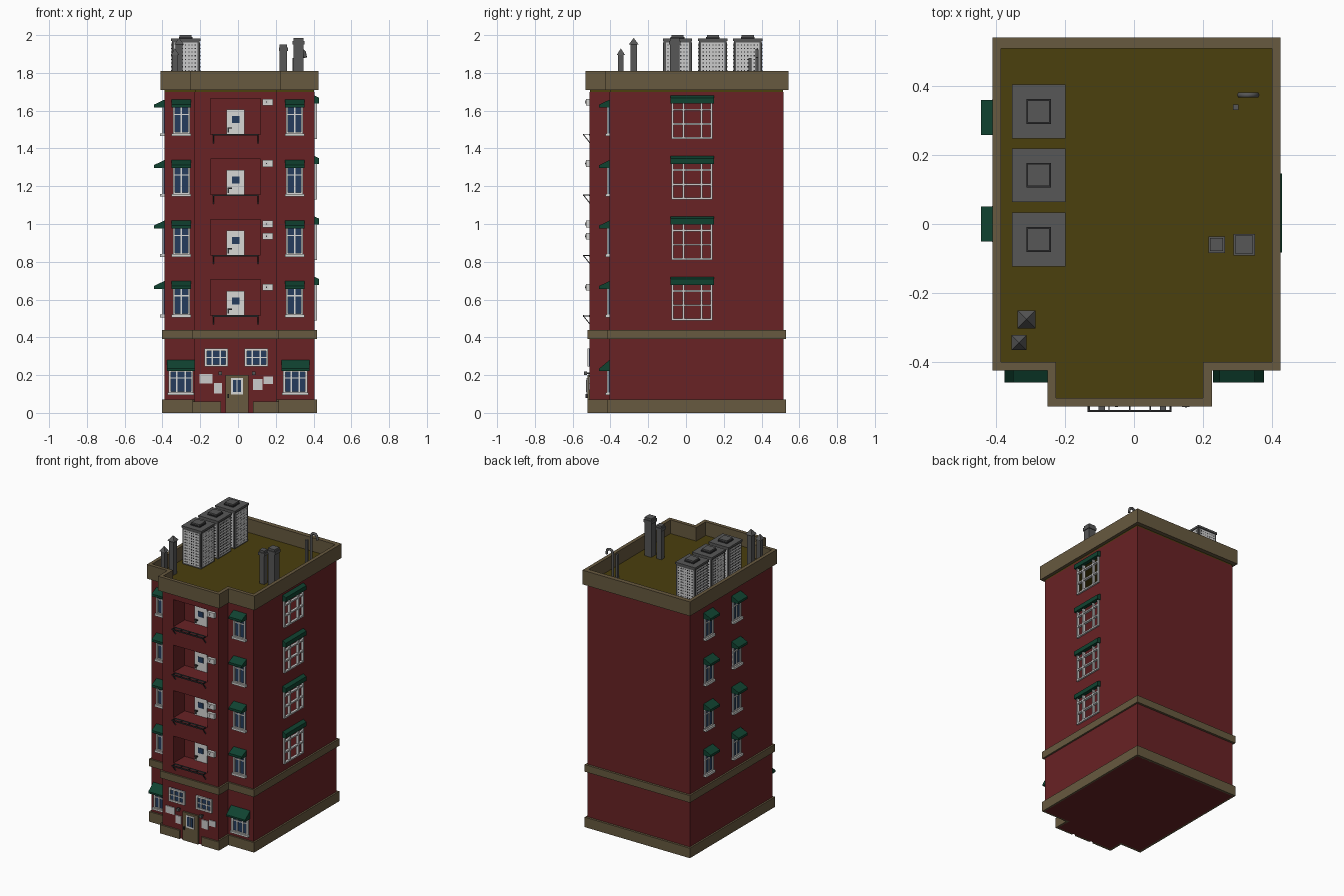
import bpy, bmesh, math
from mathutils import Matrix, Vector

old = bpy.data.objects.get("Cube")
if old:
    bpy.data.objects.remove(old)

COLOURS = {
    "brick red": (0.14, 0.016, 0.018), "stone brown": (0.135, 0.1, 0.05),
    "roof olive": (0.07, 0.05, 0.004), "awning green": (0.005, 0.055, 0.03),
    "frame white": (0.68, 0.68, 0.66), "glass blue": (0.018, 0.045, 0.11),
    "metal grey": (0.095, 0.095, 0.095), "dark metal": (0.03, 0.03, 0.032),
    "panel grey": (0.6, 0.6, 0.6)}
MATS = {}
for label, rgb in COLOURS.items():
    m = bpy.data.materials.new(label)
    m.use_nodes = True
    m.diffuse_color = (*rgb, 1)
    m.node_tree.nodes["Principled BSDF"].inputs["Base Color"].default_value = (*rgb, 1)
    MATS[label] = m
RED, STONE, OLIVE, GREEN, WHITE, BLUE, GREY, DARK, PANEL = COLOURS


class Part:
    """Collects solids into one named object; local -y points out of the wall."""

    def __init__(self, name, place=Matrix()):
        self.name, self.place, self.bm, self.mats = name, place, bmesh.new(), []

    def paint(self, faces, colour):
        if colour not in self.mats:
            self.mats.append(colour)
        for f in faces:
            f.material_index = self.mats.index(colour)

    def prism(self, points, direction, colour):
        base = self.bm.faces.new([self.bm.verts.new(p) for p in points])
        before = set(self.bm.faces)
        geo = bmesh.ops.extrude_face_region(self.bm, geom=[base], use_keep_orig=True)
        verts = [g for g in geo["geom"] if isinstance(g, bmesh.types.BMVert)]
        bmesh.ops.translate(self.bm, verts=verts, vec=direction)
        faces = [base] + [f for f in self.bm.faces if f not in before]
        bmesh.ops.recalc_face_normals(self.bm, faces=faces)
        self.paint(faces, colour)

    def box(self, x0, x1, y0, y1, z0, z1, colour):
        self.prism([(x0, y0, z0), (x1, y0, z0), (x1, y1, z0), (x0, y1, z0)], (0, 0, z1 - z0), colour)

    def awning(self, half, top, drop, depth, lip):
        low = top - drop
        self.prism([(-half, 0, top), (-half, -depth, low + lip), (-half, -depth, low), (-half, 0, low)],
                   (2 * half, 0, 0), GREEN)

    def glazed(self, half, z0, z1, columns, rows, border):
        # glass plate, border and glazing bars
        self.box(-half, half, -0.004, 0.002, z0, z1, BLUE)
        for s in (-1, 1):
            self.box(s * half, s * (half - border), -0.012, 0, z0, z1, WHITE)
        self.box(-half, half, -0.012, 0, z0, z0 + border, WHITE)
        self.box(-half, half, -0.012, 0, z1 - border, z1, WHITE)
        for t in columns:
            u = half * t
            self.box(u - 0.004, u + 0.004, -0.01, 0, z0, z1, WHITE)
        for t in rows:
            z = z0 + (z1 - z0) * t
            self.box(-half, half, -0.01, 0, z - 0.003, z + 0.003, WHITE)

    def done(self):
        mesh = bpy.data.meshes.new(self.name)
        self.bm.to_mesh(mesh)
        self.bm.free()
        for c in self.mats:
            mesh.materials.append(MATS[c])
        ob = bpy.data.objects.new(self.name, mesh)
        bpy.context.scene.collection.objects.link(ob)
        ob.matrix_world = self.place
        return ob


def at(x, y, z=0, turn=0):
    return Matrix.Translation((x, y, z)) @ Matrix.Rotation(math.radians(turn), 4, "Z")


LEFT, RIGHT, BACK, FRONT, BAY = -0.39, 0.405, 0.515, -0.405, -0.51
BAY_L, BAY_R = -0.23, 0.205
FLOORS = [0.32 * i for i in range(4)]


def outline(o, z):
    return [Vector(p + (z,)) for p in (
        (LEFT - o, BACK + 1.3 * o), (LEFT - o, FRONT - o), (BAY_L - o, FRONT - o), (BAY_L - o, BAY - o),
        (BAY_R + o, BAY - o), (BAY_R + o, FRONT - o), (RIGHT + o, FRONT - o), (RIGHT + o, BACK + 1.3 * o))]


def cut(target, cutter):
    mod = target.modifiers.new("cut", "BOOLEAN")
    mod.operation, mod.object, mod.solver = "DIFFERENCE", cutter, "EXACT"
    bpy.context.view_layer.objects.active = target
    bpy.ops.object.modifier_apply(modifier=mod.name)
    bpy.data.objects.remove(cutter)


def band(name, o, z0, z1, inner=-0.004, skip=False):
    # mitred strip that follows the walls
    p = Part(name)
    outer, inside = outline(o, z0), outline(inner, z0)
    for i in range(8):
        j = (i + 1) % 8
        quads = [[outer[i], outer[j], inside[j], inside[i]]]
        if skip and i == 3:   # leave a gap for the entrance
            quads = []
            p.box(BAY_L - o, -0.09, BAY - o, BAY + 0.004, z0, z1 - 0.01, STONE)
            p.box(0.08, BAY_R + o, BAY - o, BAY + 0.004, z0, z1 - 0.01, STONE)
        for q in quads:
            p.prism(q, (0, 0, z1 - z0), STONE)
    return p.done()


# Hollow walls with balcony recesses and open side windows
walls = Part("walls")
walls.prism(outline(0, 0), (0, 0, 1.7), RED)
walls = walls.done()
cavity = Part("cavity_cutter")
cavity.box(LEFT + 0.015, RIGHT - 0.015, FRONT + 0.045, BACK - 0.015, 0.03, 1.8, RED)
cut(walls, cavity.done())
holes = Part("opening_cutter")
for f in FLOORS:
    holes.box(-0.145, 0.12, -0.6, -0.385, 0.515 + f, 0.705 + f, RED)
    holes.box(RIGHT - 0.05, 0.5, -0.075, 0.14, 0.49 + f, 0.71 + f, RED)
cut(walls, holes.done())

# Roof and stone bands
roof = Part("roof")
roof.prism(outline(-0.002, 1.7), (0, 0, 0.014), OLIVE)
roof.done()
band("base_band", 0.012, 0, 0.07, skip=True)
band("middle_band", 0.012, 0.39, 0.44)
band("parapet", 0.021, 1.71, 1.81)

# Small sash windows with awnings on the front and one side
spots = [(-0.3, FRONT, 0), (0.3, FRONT, 0), (LEFT, 0, -90), (LEFT, 0.31, -90)]
for f in FLOORS:
    for x, y, turn in spots:
        w = Part("sash_window", at(x, y, f, turn))
        w.glazed(0.045, 0.515, 0.69, [0], [0.6], 0.011)
        w.box(-0.052, 0.052, -0.022, 0, 0.505, 0.52, WHITE)
        w.awning(0.051, 0.698, 0.042, 0.055, 0.016)
        w.done()
    # Large open lattice window on the other side
    w = Part("lattice_window", at(RIGHT, 0.032, f, 90))
    for u in (-0.103, -0.045, 0.05, 0.103):
        w.box(u - 0.005, u + 0.005, -0.012, 0.006, 0.49, 0.71, PANEL)
    for z in (0.495, 0.57, 0.645):
        w.box(-0.108, 0.108, -0.012, 0.006, z - 0.005, z + 0.005, PANEL)
    w.awning(0.115, 0.72, 0.042, 0.025, 0.03)
    w.done()
    # Balcony door
    d = Part("balcony_door", at(-0.0125, -0.385, f))
    d.box(-0.048, 0.048, -0.012, 0.002, 0.516, 0.645, WHITE)
    d.box(-0.018, 0.02, -0.015, 0, 0.575, 0.612, BLUE)
    d.box(-0.042, -0.02, -0.022, 0, 0.545, 0.552, DARK)
    d.box(-0.042, -0.034, -0.018, 0, 0.525, 0.552, DARK)
    d.done()
    # Slanted balcony rack
    r = Part("balcony_rack", at(-0.0125, BAY, f))
    r.box(-0.122, 0.122, -0.036, -0.03, 0.508, 0.517, DARK)
    r.box(-0.122, 0.122, -0.004, 0, 0.508, 0.517, DARK)
    for u in (-0.12, -0.06, 0, 0.06, 0.12):
        r.box(u - 0.002, u + 0.002, -0.034, 0, 0.51, 0.515, DARK)
    for u in (-0.118, 0.118):
        r.prism([(u - 0.003, -0.035, 0.512), (u - 0.003, -0.029, 0.512), (u - 0.003, 0, 0.475),
                 (u - 0.003, 0, 0.467)], (0.006, 0, 0), GREY)
    r.done()

# Wall mounted coolers
for z in (0.665, 0.935, 1.0, 1.32, 1.645):
    c = Part("wall_cooler", at(0.158, BAY, z))
    c.box(-0.028, 0.028, -0.02, 0, -0.018, 0.018, WHITE)
    c.box(-0.018, 0.004, -0.022, 0, -0.011, 0.011, PANEL)
    c.box(-0.01, -0.004, -0.024, 0, -0.003, 0.003, DARK)
    c.done()

# Ground floor shop windows and upper hall windows
for x in (-0.302, 0.304):
    w = Part("shop_window", at(x, FRONT))
    w.glazed(0.065, 0.1, 0.23, [-0.33, 0.33], [0.65], 0.013)
    w.box(-0.07, 0.07, -0.02, 0, 0.095, 0.108, WHITE)
    w.awning(0.074, 0.28, 0.058, 0.055, 0.012)
    w.done()
for x in (-0.115, 0.097):
    w = Part("hall_window", at(x, BAY))
    w.glazed(0.062, 0.245, 0.34, [-0.33, 0.33], [0.5], 0.012)
    w.done()

# Entrance door, notice boards and lamps
e = Part("entrance_door", at(-0.005, BAY))
e.box(-0.06, 0.06, -0.012, 0.002, 0, 0.2, STONE)
e.box(-0.032, 0.032, -0.016, 0, 0.098, 0.185, WHITE)
e.box(-0.022, 0.022, -0.018, 0, 0.11, 0.175, BLUE)
e.box(-0.003, 0.003, -0.02, 0, 0.11, 0.175, WHITE)
e.box(-0.05, -0.042, -0.022, 0, 0.08, 0.1, DARK)
e.done()
n = Part("notice_boards", at(0, BAY))
for x, z, w, h in ((-0.17, 0.18, 0.07, 0.05), (-0.105, 0.13, 0.042, 0.055),
                   (0.104, 0.15, 0.05, 0.06), (0.16, 0.172, 0.05, 0.04)):
    n.box(x - w / 2, x + w / 2, -0.006, 0, z - h / 2, z + h / 2, PANEL)
n.done()
for x in (-0.094, 0.084):
    p = Part("wall_lamp", at(x, BAY, 0.21))
    p.box(-0.004, 0.004, -0.022, 0, -0.004, 0.004, DARK)
    p.box(-0.009, 0.009, -0.03, -0.014, -0.01, 0.01, GREY)
    p.done()

# Rooftop cooling units with perforated panels
for y in (-0.045, 0.142, 0.327):
    u = Part("cooling_unit", at(-0.277, y))
    u.box(-0.073, 0.073, -0.073, 0.073, 1.71, 1.97, GREY)
    u.box(-0.078, 0.078, -0.078, 0.078, 1.968, 1.982, GREY)
    u.box(-0.036, 0.036, -0.036, 0.036, 1.98, 1.99, DARK)
    u.box(-0.032, 0.032, -0.032, 0.032, 1.98, 2.0, GREY)
    u.done()
    for turn in range(0, 360, 90):
        g = Part("cooling_panel", at(-0.277, y, 0, turn))
        g.box(-0.062, 0.062, -0.076, -0.07, 1.725, 1.96, PANEL)
        for i in range(7):
            for j in range(12):
                a, b = -0.051 + 0.017 * i, 1.736 + 0.0193 * j
                g.box(a - 0.003, a + 0.003, -0.078, -0.074, b - 0.003, b + 0.003, DARK)
        g.done()

# Chimneys with pyramid caps
for x, y, half, top in ((-0.312, -0.277, 0.018, 1.985), (-0.334, -0.345, 0.015, 1.93)):
    c = Part("capped_chimney", at(x, y))
    c.box(-half, half, -half, half, 1.71, top - 0.03, GREY)
    cone = bmesh.ops.create_cone(c.bm, cap_ends=True, segments=4, radius1=half * 2.05, radius2=0, depth=0.035,
                                 matrix=at(0, 0, top - 0.0175, 45))
    c.paint({f for v in cone["verts"] for f in v.link_faces}, GREY)
    c.done()
# Square chimneys with flat caps
for x, half, top in ((0.32, 0.026, 1.985), (0.24, 0.019, 1.95)):
    c = Part("square_chimney", at(x, -0.06))
    c.box(-half, half, -half, half, 1.71, top, GREY)
    c.box(-half - 0.005, half + 0.005, -half - 0.005, half + 0.005, top - 0.035, top - 0.015, GREY)
    c.done()

# Hooked vent pipe and a short post
curve = bpy.data.curves.new("vent_pipe", "CURVE")
curve.dimensions, curve.bevel_depth, curve.bevel_resolution = "3D", 0.009, 1
curve.use_fill_caps = True
spline = curve.splines.new("POLY")
path = [(0.308, 1.71)] + [(0.331 - 0.023 * math.cos(t * math.pi / 6), 1.895 + 0.025 * math.sin(t * math.pi / 6))
                          for t in range(7)] + [(0.356, 1.88)]
spline.points.add(len(path) - 1)
for pt, (x, z) in zip(spline.points, path):
    pt.co = (x, 0.375, z, 1)
curve.materials.append(MATS[GREY])
bpy.context.scene.collection.objects.link(bpy.data.objects.new("vent_pipe", curve))
post = Part("vent_post", at(0.296, 0.34))
post.box(-0.008, 0.008, -0.008, 0.008, 1.71, 1.88, GREY)
post.done()
